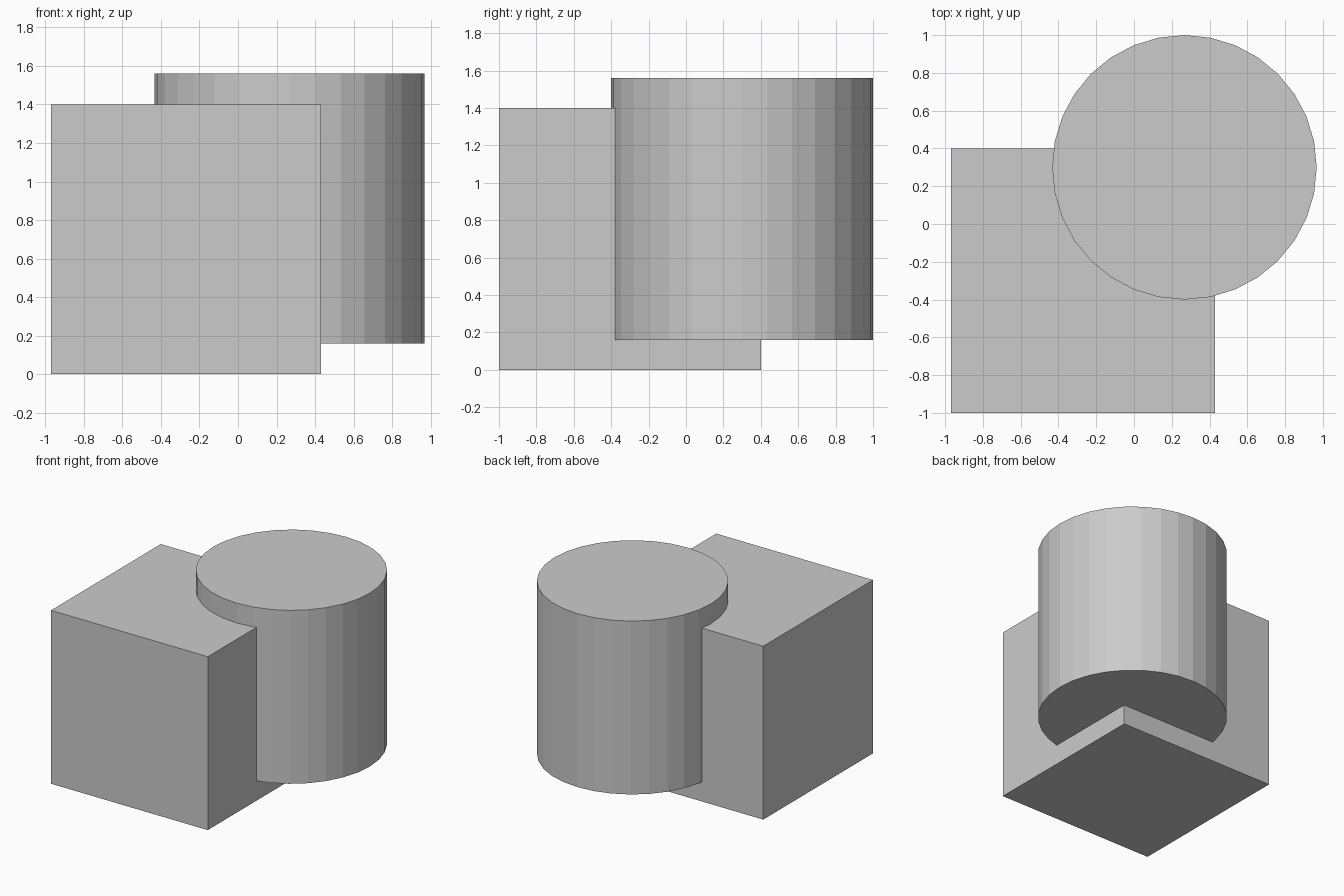
import bpy

if "Cube" in bpy.data.objects:
    bpy.data.objects.remove(bpy.data.objects["Cube"])

SIZE = 1.4  # cube edge, also cylinder diameter and height

# Square block standing on the ground
bpy.ops.mesh.primitive_cube_add(size=SIZE, location=(-0.27, -0.3, SIZE / 2))
bpy.context.object.name = "block"

# Raised flat-shaded cylinder overlapping the block's back right corner
bpy.ops.mesh.primitive_cylinder_add(vertices=32, radius=SIZE / 2, depth=SIZE,
                                    location=(0.267, 0.3, 0.16 + SIZE / 2))
bpy.context.object.name = "cylinder"
